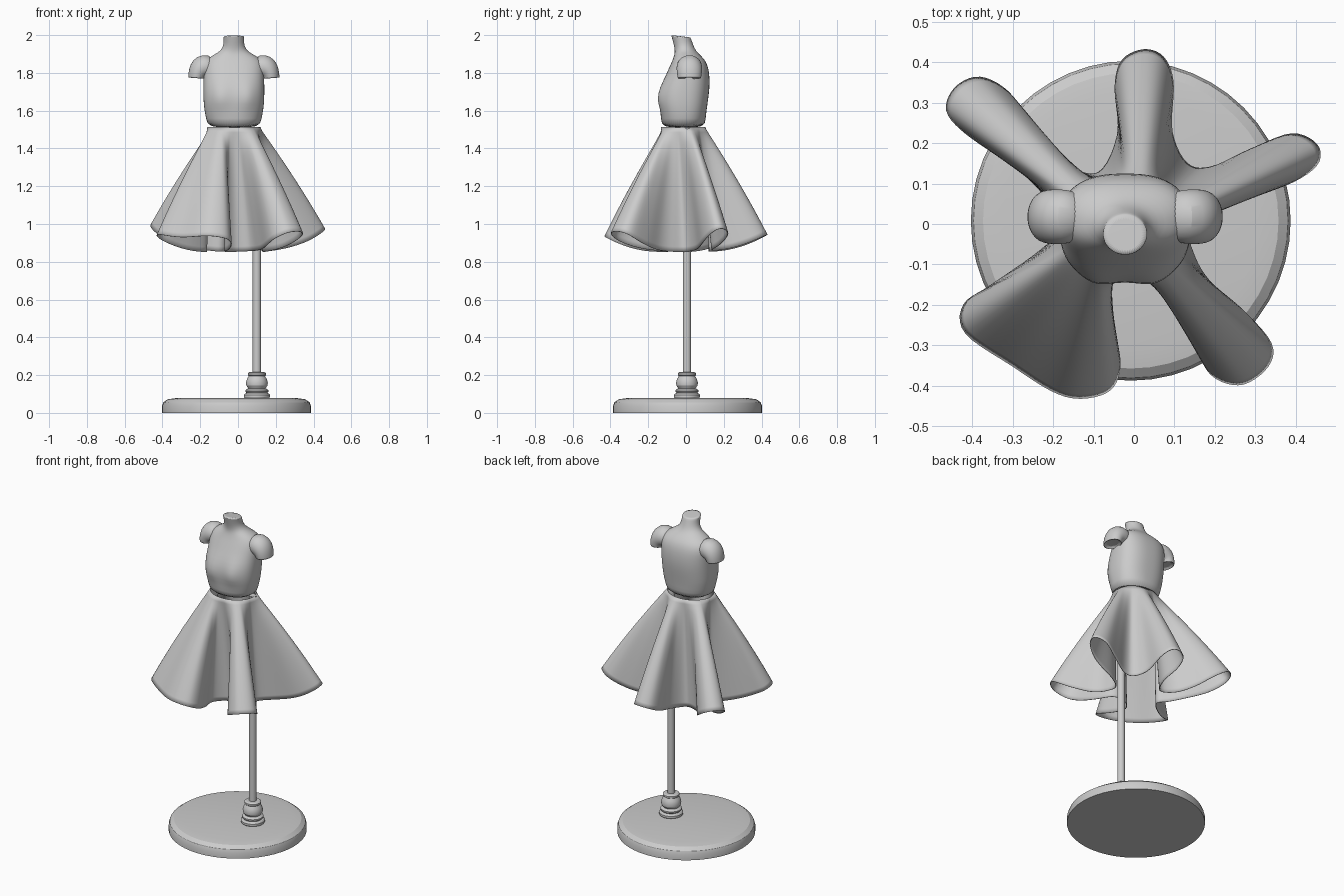
import bpy, bmesh, math
from mathutils import Vector

if "Cube" in bpy.data.objects:
    bpy.data.objects.remove(bpy.data.objects["Cube"])

CX = -0.022  # mannequin centre line


def finish(name, bm, subsurf=0, angle=40):
    bmesh.ops.recalc_face_normals(bm, faces=bm.faces)
    me = bpy.data.meshes.new(name)
    bm.to_mesh(me)
    bm.free()
    ob = bpy.data.objects.new(name, me)
    bpy.context.collection.objects.link(ob)
    if subsurf:
        ob.modifiers.new("smooth", "SUBSURF").levels = subsurf
        ob.modifiers["smooth"].render_levels = subsurf
    bpy.ops.object.select_all(action="DESELECT")
    ob.select_set(True)
    bpy.context.view_layer.objects.active = ob
    bpy.ops.object.shade_smooth_by_angle(angle=math.radians(angle))
    return ob


def loft(name, rings, caps=True, **kw):
    bm = bmesh.new()
    rows = [[bm.verts.new(p) for p in r] for r in rings]
    n = len(rows[0])
    for a, b in zip(rows, rows[1:]):
        for i in range(n):
            bm.faces.new((a[i], a[(i + 1) % n], b[(i + 1) % n], b[i]))
    if caps:
        bm.faces.new(rows[0])
        bm.faces.new(rows[-1])
    return finish(name, bm, **kw)


def lathe(name, x, y, profile, n=48):
    return loft(name, [[(x + r * math.cos(2 * math.pi * i / n),
                         y + r * math.sin(2 * math.pi * i / n), z) for i in range(n)]
                       for r, z in profile], angle=25)


# Stand: base disc, turned knob, pole
lathe("stand_base", -0.008, 0.008, [(.395, 0), (.395, .035), (.388, .055), (.365, .072), (.315, .079)])
lathe("stand_knob", 0.1, 0.005, [
    (.064, .076), (.069, .085), (.069, .095), (.062, .103), (.055, .105), (.061, .112), (.061, .12),
    (.052, .127), (.046, .13), (.056, .145), (.058, .16), (.052, .18), (.043, .195), (.048, .2),
    (.048, .21), (.04, .216), (.023, .217)], 32)
lathe("stand_pole", 0.1, 0.005, [(.022, .2), (.022, 1.51)], 24)

# Bodice, shoulders and neck: z, half width, front y, back y, squareness
torso = [
    (1.505, .138, -.130, .100, 2.2), (1.56, .147, -.131, .104, 2.3), (1.61, .157, -.138, .110, 2.5),
    (1.66, .161, -.146, .117, 2.5), (1.72, .162, -.138, .125, 2.5), (1.78, .160, -.110, .125, 2.5),
    (1.83, .160, -.088, .118, 2.5), (1.865, .150, -.072, .103, 2.4), (1.89, .118, -.063, .080, 2.2),
    (1.908, .082, -.059, .060, 2), (1.93, .060, -.060, .045, 2), (1.96, .053, -.067, .034, 2),
    (1.992, .055, -.078, .025, 2), (1.994, .053, -.076, .023, 2)]


def torso_ring(z, rx, yf, yb, e, n=64):
    pts = []
    for i in range(n):
        a = 2 * math.pi * i / n
        c, s = math.cos(a), math.sin(a)
        x = rx * math.copysign(abs(c) ** (2 / e), c)
        y = (yf + yb) / 2 + (yb - yf) / 2 * math.copysign(abs(s) ** (2 / e), s)
        if s < 0:  # bust
            y -= .016 * math.exp(-((abs(x) - .075) / .045) ** 2 - ((z - 1.675) / .05) ** 2)
        tilt = .12 * (y + .026) if z > 1.98 else 0
        pts.append((CX + x, y, z - tilt))
    return pts


loft("bodice", [torso_ring(*r) for r in torso], subsurf=1)

# Cap sleeves: centre x, centre z, tilt in degrees, half height, half depth
sleeve = [(.10, 1.835, 0, .05, .058), (.145, 1.838, 20, .068, .067), (.175, 1.825, 45, .063, .069),
          (.193, 1.80, 66, .05, .066), (.197, 1.772, 86, .046, .063), (.197, 1.770, 86, .042, .058),
          (.196, 1.785, 86, .038, .052)]
for side, label in ((-1, "left"), (1, "right")):
    rings = []
    for x, z, t, h, d in sleeve:
        t = math.radians(t)
        rings.append([(CX + side * (x + h * math.cos(a) * math.sin(t)), .018 + d * math.sin(a),
                       z + h * math.cos(a) * math.cos(t))
                      for a in (2 * math.pi * i / 28 for i in range(28))])
    loft("sleeve_" + label, rings, subsurf=1)

# Skirt: hem outline with five hanging folds, draped from the waist
hem = [
    (.135, 0), (.22, .055), (.37, .095), (.45, .145), (.452, .195), (.39, .222), (.29, .185), (.19, .14),
    (.13, .15), (.093, .23), (.096, .35), (.072, .412), (.025, .43), (-.028, .405), (-.046, .34),
    (-.04, .22), (-.09, .125), (-.18, .155), (-.25, .24), (-.31, .325), (-.38, .362), (-.44, .338),
    (-.462, .28), (-.41, .22), (-.29, .14), (-.21, .06), (-.165, .005), (-.23, -.065), (-.35, -.15),
    (-.42, -.20), (-.415, -.27), (-.30, -.35), (-.20, -.413), (-.13, -.43), (-.06, -.41), (-.035, -.35),
    (-.05, -.26), (-.07, -.16), (-.01, -.095), (.07, -.105), (.12, -.2), (.165, -.33), (.205, -.382),
    (.27, -.395), (.33, -.352), (.338, -.295), (.27, -.215), (.185, -.14), (.145, -.07)]
P = [Vector(p) for p in hem]
line = []
for i in range(len(P)):
    a, b, c, d = (P[(i + k) % len(P)] for k in (-1, 0, 1, 2))
    for k in range(5):
        t = k / 5
        line.append(.5 * (2 * b + (c - a) * t + (2 * a - 5 * b + 4 * c - d) * t * t
                          + (3 * b - a - 3 * c + d) * t ** 3))
lengths = [0]
for p, q in zip(line, line[1:] + line[:1]):
    lengths.append(lengths[-1] + (q - p).length)
LENGTH, ROWS = .66, 24
rows = [[] for _ in range(ROWS + 1)]
for i, p in enumerate(line):
    a = 2 * math.pi * lengths[i] / lengths[-1] - math.radians(13)
    w = Vector((CX + .139 * math.cos(a), -.015 + .116 * math.sin(a)))
    drop = math.sqrt(LENGTH ** 2 - (p - w).length ** 2)
    for r in range(ROWS + 1):
        t = r / ROWS
        q = w.lerp(p, t + .12 * t * (1 - t))
        rows[r].append((q.x, q.y, 1.512 - drop * t))
skirt = loft("skirt", rows, caps=False, angle=60)
thick = skirt.modifiers.new("cloth", "SOLIDIFY")
thick.thickness = .004
thick.offset = 0
